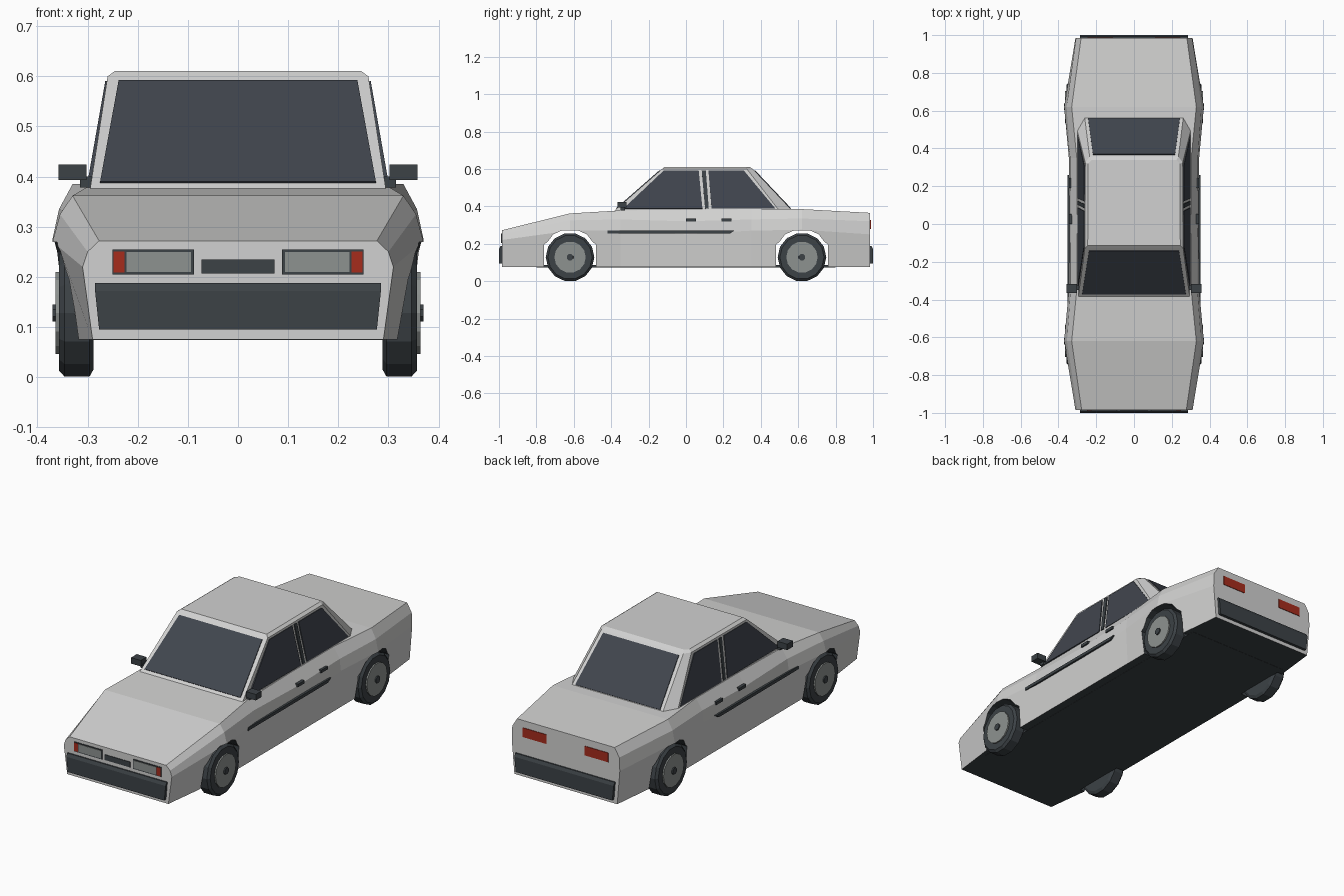
import bpy, bmesh, math
from mathutils import Matrix, Vector

cube = bpy.data.objects.get("Cube")
if cube:
    bpy.data.objects.remove(cube, do_unlink=True)


def material(name, rgb):
    m = bpy.data.materials.new(name)
    m.use_nodes = True
    m.diffuse_color = (*rgb, 1)
    node = next(n for n in m.node_tree.nodes if n.type == 'BSDF_PRINCIPLED')
    node.inputs["Base Color"].default_value = (*rgb, 1)
    node.inputs["Roughness"].default_value = 0.8
    return m


PAINT = material("light_grey_paint", (0.64, 0.64, 0.635))
GLASS = material("dark_glass", (0.052, 0.06, 0.076))
TRIM = material("black_trim", (0.045, 0.054, 0.061))
SILVER = material("lamp_grey", (0.27, 0.29, 0.28))
RED = material("red_lens", (0.38, 0.025, 0.012))


def finish(name, bm, mats, mirror=False):
    bmesh.ops.recalc_face_normals(bm, faces=bm.faces)
    mesh = bpy.data.meshes.new(name)
    bm.to_mesh(mesh)
    bm.free()
    for m in mats:
        mesh.materials.append(m)
    ob = bpy.data.objects.new(name, mesh)
    bpy.context.collection.objects.link(ob)
    if mirror:
        ob.modifiers.new("mirror", 'MIRROR')
    return ob


def loft(name, rings, mats, mirror=False):
    """Skin closed rings of equal length and cap both ends."""
    bm = bmesh.new()
    loops = [[bm.verts.new(p) for p in ring] for ring in rings]
    for a, b in zip(loops, loops[1:]):
        for i in range(len(a)):
            j = (i + 1) % len(a)
            bm.faces.new((a[i], a[j], b[j], b[i]))
    bm.faces.new(loops[0])
    bm.faces.new(loops[-1])
    return finish(name, bm, mats, mirror)


def box(name, xs, ys, zs, mat, mirror=False):
    ring = [(xs[0], zs[0]), (xs[1], zs[0]), (xs[1], zs[1]), (xs[0], zs[1])]
    return loft(name, [[(x, y, z) for x, z in ring] for y in ys], [mat], mirror)


def panel(name, pts, mat, thick=0.008, mirror=False):
    bm = bmesh.new()
    bm.faces.new([bm.verts.new(p) for p in pts])
    ob = finish(name, bm, [mat])
    sol = ob.modifiers.new("thickness", 'SOLIDIFY')
    sol.thickness, sol.offset = thick, 0
    if mirror:
        ob.modifiers.new("mirror", 'MIRROR')
    return ob


def both_sides(half):
    """Complete a right half outline of (x, other) pairs."""
    return half + [(-x, v) for x, v in reversed(half)]


# Lower body: cross-sections along the length
FLOOR = 0.075
stations = [
    (-0.985, [(0.29, FLOOR), (0.31, 0.22), (0.30, 0.25), (0.277, 0.272)]),
    (-0.62, [(0.335, FLOOR), (0.37, 0.27), (0.355, 0.325), (0.33, 0.362)]),
    (-0.35, [(0.335, FLOOR), (0.345, 0.27), (0.336, 0.33), (0.303, 0.378)]),
    (0.0, [(0.335, FLOOR), (0.343, 0.25), (0.337, 0.32), (0.30, 0.382)]),
    (0.35, [(0.335, FLOOR), (0.345, 0.27), (0.338, 0.33), (0.303, 0.385)]),
    (0.62, [(0.335, FLOOR), (0.37, 0.275), (0.357, 0.335), (0.33, 0.385)]),
    (0.985, [(0.295, FLOOR), (0.31, 0.25), (0.307, 0.32), (0.28, 0.365)]),
]
body = loft("body", [[(x, y, z) for x, z in both_sides(h)] for y, h in stations],
            [PAINT, TRIM])
for f in body.data.polygons:
    f.material_index = 1 if f.normal.z < -0.9 else 0

# Wheel arches cut through the body
arch = both_sides([(0.14, 0.0), (0.14, 0.195), (0.12, 0.21), (0.09, 0.25), (0.045, 0.27)])
for axle in (-0.62, 0.62):
    cutter = loft("arch_cutter", [[(x, axle + y, z) for y, z in arch] for x in (-0.5, 0.5)],
                  [PAINT, TRIM])
    cutter.hide_render = True
    for f in cutter.data.polygons:
        f.material_index = 1
    cut = body.modifiers.new("arch", 'BOOLEAN')
    cut.operation, cut.solver, cut.object = 'DIFFERENCE', 'EXACT', cutter
    bpy.context.view_layer.objects.active = body
    bpy.ops.object.modifier_apply(modifier=cut.name)
    bpy.data.objects.remove(cutter, do_unlink=True)
box("underbody", (-0.29, 0.29), (-0.8, 0.8), (FLOOR - 0.001, FLOOR + 0.01), TRIM)

# Cabin with chamfered rear pillars
BASE, EAVE = 0.375, 0.6
cabin = [
    (BASE, [(0.295, -0.385), (0.302, 0.50), (0.262, 0.57)]),
    (EAVE, [(0.26, -0.128), (0.258, 0.325), (0.235, 0.357)]),
    (0.611, [(0.245, -0.115), (0.243, 0.32), (0.225, 0.338)]),
]
loft("cabin", [[(x, y, z) for x, y in both_sides(h)] for z, h in cabin], [PAINT])


def on_cabin(z, low, high):
    return low + (high - low) * (z - BASE) / (EAVE - BASE)


def side_point(y, z):
    return (on_cabin(z, 0.2985, 0.259), y, z)


LOW, HIGH = 0.387, 0.59


def end_glass(name, low_y, high_y, low_x, high_x):
    panel(name, [(x, on_cabin(z, low_y, high_y), z) for x, z in
                 ((-low_x, LOW), (low_x, LOW), (high_x, HIGH), (-high_x, HIGH))], GLASS)


end_glass("windscreen", -0.385, -0.128, 0.275, 0.238)
end_glass("rear_window", 0.57, 0.357, 0.243, 0.217)


def side_glass(name, bottom, top, mat, thick=0.008):
    pts = [(bottom[0], LOW), (bottom[1], LOW), (top[1], HIGH), (top[0], HIGH)]
    panel(name, [side_point(y, z) for y, z in pts], mat, thick, True)


side_glass("front_side_window", (-0.335, 0.088), (-0.12, 0.068), GLASS)
side_glass("door_pillar", (0.102, 0.122), (0.084, 0.106), TRIM)
side_glass("rear_side_window", (0.137, 0.478), (0.12, 0.31), GLASS)

# Bumpers with a sloped upper edge
for name, s in (("front_bumper", -1), ("rear_bumper", 1)):
    loft(name, [[(x, s * y, z) for x, z in both_sides([(0.277, 0.095), (0.285, top)])]
                for y, top in ((0.975, 0.188), (0.992, 0.188), (1.0, 0.172))], [TRIM])

# Front lamps and grille
NOSE = -0.98
box("headlamp_frame", (0.088, 0.25), (NOSE, -0.988), (0.205, 0.255), TRIM, True)
box("headlamp", (0.094, 0.222), (NOSE, -0.99), (0.21, 0.25), SILVER, True)
box("indicator", (0.226, 0.248), (NOSE, -0.99), (0.209, 0.251), RED, True)
box("grille", (-0.073, 0.073), (NOSE, -0.988), (0.207, 0.235), TRIM)

# Tail lamps
box("tail_lamp", (0.11, 0.245), (0.98, 0.988), (0.28, 0.328), RED, True)

# Side trim, handles and mirrors
loft("side_strip", [[(x, y, z) for y, z in ((-0.42, 0.255), (0.235, 0.255), (0.26, 0.271),
                                            (-0.42, 0.271))] for x in (0.335, 0.353)],
     [TRIM], True)
for name, y in (("front_handle", 0.0), ("rear_handle", 0.19)):
    box(name, (0.325, 0.345), (y, y + 0.053), (0.319, 0.334), TRIM, True)
box("mirror", (0.302, 0.358), (-0.365, -0.318), (0.393, 0.424), TRIM, True)
box("mirror_stalk", (0.285, 0.315), (-0.35, -0.325), (0.378, 0.4), TRIM, True)


# Wheels: turned profiles around each axle
def turned(name, axle, profile, mat, sides=14):
    rings = []
    for x, r in profile:
        angles = [math.tau * (i + 0.5) / sides for i in range(sides)]
        rings.append([(x, axle + r * math.sin(a), 0.128 + r * math.cos(a)) for a in angles])
    loft(name, rings, [mat], True)


for end, axle in (("front", -0.62), ("rear", 0.62)):
    turned(end + "_tyre", axle, [(0.288, 0.115), (0.296, 0.13), (0.346, 0.13),
                                 (0.357, 0.118)], TRIM)
    turned(end + "_rim", axle, [(0.34, 0.084), (0.364, 0.084)], SILVER)
    turned(end + "_hub_cap", axle, [(0.35, 0.02), (0.37, 0.018)], TRIM, 8)
